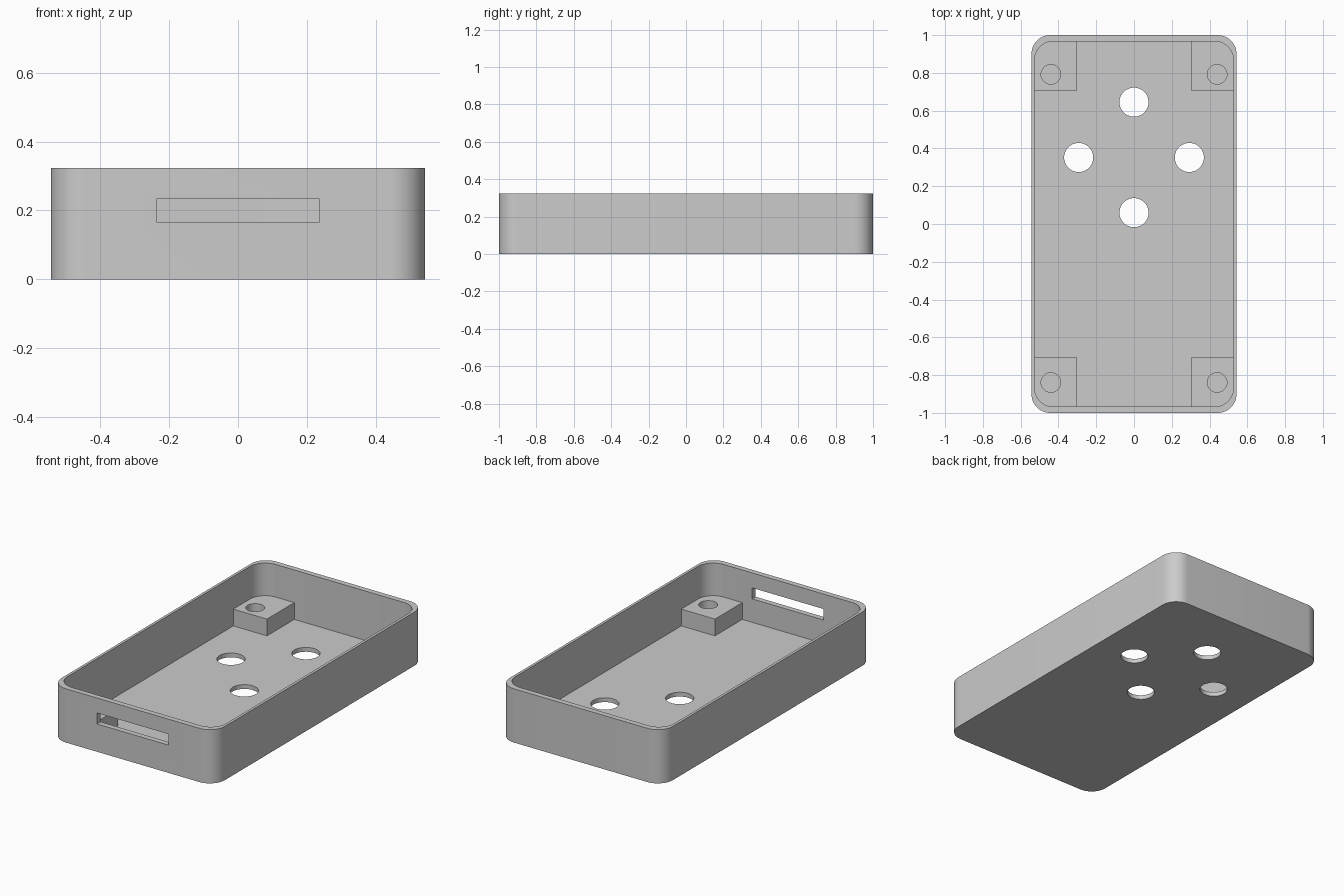
import bpy
import bmesh
from math import cos, sin, pi, radians

old = bpy.data.objects.get("Cube")
if old:
    bpy.data.objects.remove(old, do_unlink=True)

HALF_X, HALF_Y, HEIGHT = 0.543, 1.0, 0.323
IN_X, IN_Y = 0.527, 0.967
FLOOR, POST_TOP, CORNER = 0.026, 0.127, 0.1

grey = bpy.data.materials.new("light grey")
grey.use_nodes = True
grey.diffuse_color = (0.6, 0.6, 0.6, 1)
grey.node_tree.nodes["Principled BSDF"].inputs["Base Color"].default_value = (0.6, 0.6, 0.6, 1)


def prism(name, points, z0, z1):
    """Extrude a counter-clockwise outline from z0 to z1."""
    bm = bmesh.new()
    face = bm.faces.new([bm.verts.new((x, y, z0)) for x, y in points])
    out = bmesh.ops.extrude_face_region(bm, geom=[face])
    verts = [v for v in out["geom"] if isinstance(v, bmesh.types.BMVert)]
    bmesh.ops.translate(bm, verts=verts, vec=(0, 0, z1 - z0))
    bmesh.ops.recalc_face_normals(bm, faces=bm.faces)
    mesh = bpy.data.meshes.new(name)
    bm.to_mesh(mesh)
    bm.free()
    mesh.materials.append(grey)
    obj = bpy.data.objects.new(name, mesh)
    bpy.context.collection.objects.link(obj)
    return obj


def outline(x0, x1, y0, y1, rounded, radius=CORNER, steps=12):
    """Rectangle whose corners (sx, sy) in rounded become arcs."""
    points = []
    for i, (sx, sy) in enumerate([(1, 1), (-1, 1), (-1, -1), (1, -1)]):
        x, y = (x1 if sx > 0 else x0), (y1 if sy > 0 else y0)
        if (sx, sy) not in rounded:
            points.append((x, y))
            continue
        for k in range(steps + 1):
            a = (i + k / steps) * pi / 2
            points.append((x + radius * (cos(a) - sx), y + radius * (sin(a) - sy)))
    return points


def circle(x, y, r, n=48):
    return [(x + r * cos(2 * pi * k / n), y + r * sin(2 * pi * k / n)) for k in range(n)]


def select_only(obj):
    bpy.ops.object.select_all(action="DESELECT")
    obj.select_set(True)
    bpy.context.view_layer.objects.active = obj


def cut(obj, cutter):
    cutter.hide_render = True
    mod = obj.modifiers.new("cut", "BOOLEAN")
    mod.operation = "DIFFERENCE"
    mod.solver = "EXACT"
    mod.object = cutter
    select_only(obj)
    bpy.ops.object.modifier_apply(modifier=mod.name)
    bpy.data.objects.remove(cutter, do_unlink=True)


def smooth(obj):
    select_only(obj)
    bpy.ops.object.shade_smooth_by_angle(angle=radians(30))


ALL = [(1, 1), (-1, 1), (-1, -1), (1, -1)]

# Open tray with a thin floor and walls
tray = prism("tray", outline(-HALF_X, HALF_X, -HALF_Y, HALF_Y, ALL), 0, HEIGHT)
cut(tray, prism("cavity", outline(-IN_X, IN_X, -IN_Y, IN_Y, ALL), FLOOR, HEIGHT + 0.2))

# Diamond of four holes through the floor
for x, y in [(0, 0.645), (0, 0.06), (-0.293, 0.352), (0.293, 0.352)]:
    cut(tray, prism("floor_hole", circle(x, y, 0.077), -0.1, 0.1))

# Slot in the front wall
cut(tray, prism("slot", outline(-0.237, 0.237, -1.1, -0.9, []), 0.167, 0.233))
smooth(tray)

# Corner posts with blind screw holes, set slightly into floor and walls
IN = 0.004
for sx, sy in ALL:
    xs = sorted((sx * 0.303, sx * (IN_X + IN)))
    ys = sorted((sy * 0.708, sy * (IN_Y + IN)))
    name = ("back" if sy > 0 else "front") + ("_left" if sx > 0 else "_right") + "_post"
    post = prism(name, outline(*xs, *ys, [(sx, sy)]), FLOOR - IN, POST_TOP)
    hole_y = 0.792 if sy > 0 else -0.839
    cut(post, prism("screw_hole", circle(sx * 0.44, hole_y, 0.052, 32), FLOOR, 0.3))
    smooth(post)
